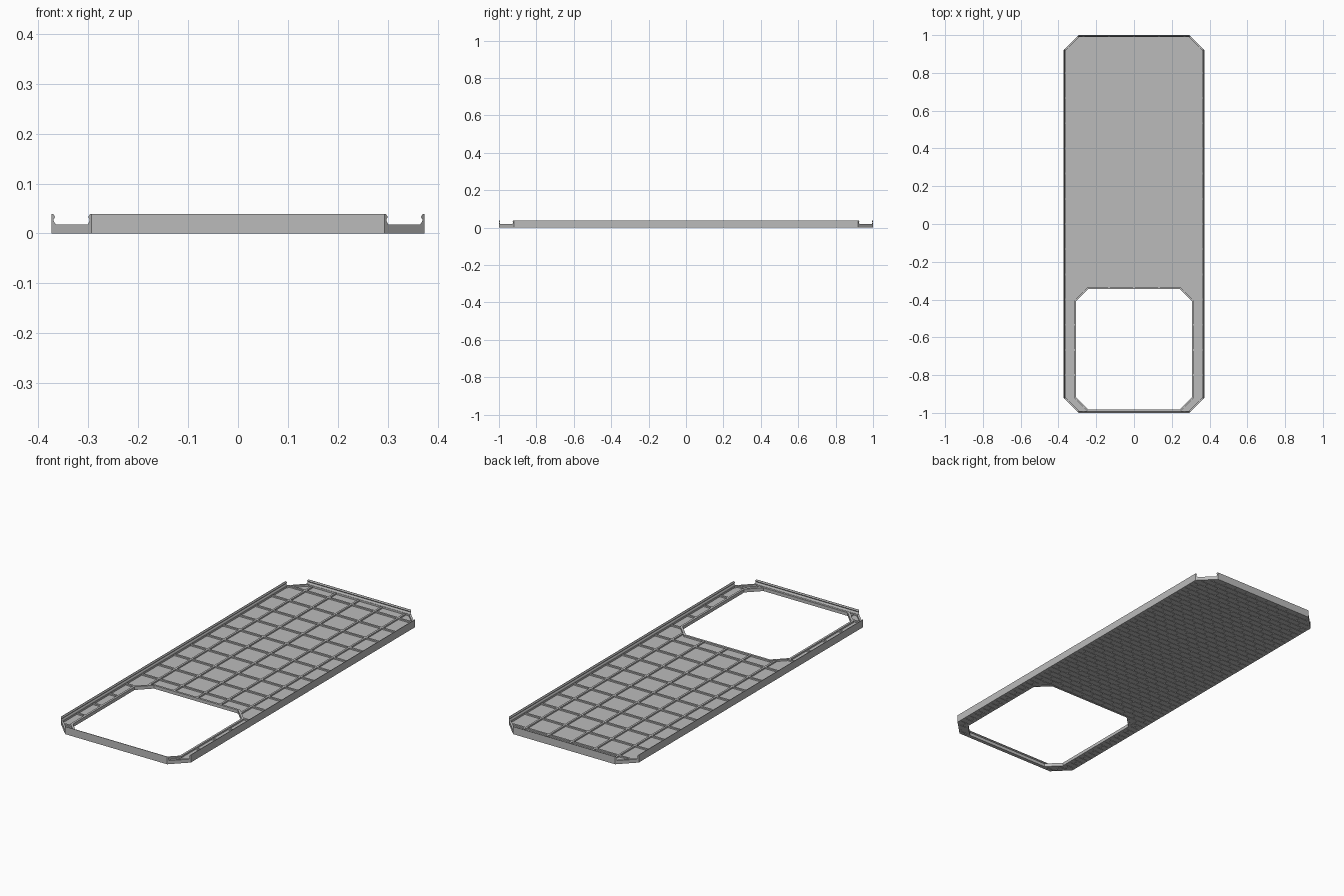
import bpy, bmesh
from mathutils import Vector

cube = bpy.data.objects.get("Cube")
if cube:
    bpy.data.objects.remove(cube)

grey = bpy.data.materials.new("plain grey")
grey.use_nodes = True
grey.diffuse_color = (0.5, 0.5, 0.5, 1)
grey.node_tree.nodes["Principled BSDF"].inputs["Base Color"].default_value = (0.5, 0.5, 0.5, 1)

HX, HY, CUT = 0.373, 1.0, 0.08          # outer outline and corner cut
HOLE_X, HOLE_Y, HOLE_CY, HOLE_CUT = 0.307, 0.318, -0.663, 0.065
PITCH = 0.4 / 3
RIB_W, RIB_TOP, FLOOR, LEDGE = 0.01, 0.016, 0.009, 0.018
SKIN = 0.002                            # depth of the underside grooves


def finish(bm, name):
    bmesh.ops.recalc_face_normals(bm, faces=bm.faces)
    mesh = bpy.data.meshes.new(name)
    bm.to_mesh(mesh)
    bm.free()
    mesh.materials.append(grey)
    obj = bpy.data.objects.new(name, mesh)
    bpy.context.collection.objects.link(obj)
    return obj


def octagon(hx, hy, cut, cy=0, inset=0):
    """Chamfered rectangle, optionally moved inwards by an even distance."""
    hx, hy, cut = hx - inset, hy - inset, cut - 0.586 * inset
    quarter = [(hx, hy - cut), (hx - cut, hy)]
    pts = quarter + [(-x, y) for x, y in reversed(quarter)]
    pts += [(-x, -y) for x, y in pts]
    return [(x, y + cy) for x, y in pts]


def ring(name, outer, inner, z0, z1):
    """Flat frame between two outlines with the same number of corners."""
    bm = bmesh.new()
    loops = [[bm.verts.new((x, y, z)) for x, y in outline]
             for outline, z in ((outer, z0), (outer, z1), (inner, z1), (inner, z0))]
    n = len(outer)
    for a in range(4):
        p, q = loops[a], loops[(a + 1) % 4]
        for i in range(n):
            j = (i + 1) % n
            bm.faces.new((p[i], p[j], q[j], q[i]))
    return finish(bm, name)


def add_box(bm, x0, x1, y0, y1, z0, z1):
    new = bmesh.ops.create_cube(bm, size=1)["verts"]
    for v in new:
        v.co = Vector((x0 + (v.co.x + 0.5) * (x1 - x0),
                       y0 + (v.co.y + 0.5) * (y1 - y0),
                       z0 + (v.co.z + 0.5) * (z1 - z0)))


def half_width(hx, hy, cut, y):
    return hx - max(0, abs(y) - (hy - cut))


outline = octagon(HX, HY, CUT)
opening = octagon(HOLE_X, HOLE_Y, HOLE_CUT, HOLE_CY)

# Floor, low outer frame and raised edge of the opening
ring("floor_plate", outline, opening, SKIN, FLOOR)
ring("outer_frame", outline, octagon(HX, HY, CUT, inset=0.01), 0, LEDGE)
ring("opening_rim", octagon(HOLE_X, HOLE_Y, HOLE_CUT, HOLE_CY, -0.011), opening, 0, LEDGE - 0.001)

# Snap-fit walls on the four straight sides, ends cut flush with the corners
lip = [(0, LEDGE), (0, 0.039), (0.003, 0.039), (0.007, 0.033),
       (0.004, 0.029), (0.004, 0.025), (0.008, LEDGE)]


def wall(name, reach, half, along_y, sign):
    bm = bmesh.new()
    ends = []
    for side in (-1, 1):
        row = []
        for d, z in lip:
            across, along = sign * (reach - d), side * (half + d)
            row.append(bm.verts.new((across, along, z) if along_y else (along, across, z)))
        ends.append(row)
        bm.faces.new(row)
    n = len(lip)
    for i in range(n):
        j = (i + 1) % n
        bm.faces.new((ends[0][i], ends[0][j], ends[1][j], ends[1][i]))
    finish(bm, name)


for sign, side, end in ((1, "left", "back"), (-1, "right", "front")):
    wall(side + "_wall", HX, HY - CUT, True, sign)
    wall(end + "_wall", HY, HX - CUT, False, sign)

# Stiffening ribs on a square grid, interrupted by the opening
hole_back, hole_front = HOLE_CY + HOLE_Y, HOLE_CY - HOLE_Y
r, z0 = RIB_W / 2, FLOOR - 0.002
bm = bmesh.new()
for k in range(-2, 3):
    x = k * PITCH
    slope = max(0, abs(x) - (HOLE_X - HOLE_CUT))
    add_box(bm, x - r, x + r, hole_back - slope + 0.006, HY - 0.005, z0, RIB_TOP)
    if slope:
        add_box(bm, x - r, x + r, -HY + 0.005, hole_front + slope - 0.006, z0, RIB_TOP)
finish(bm, "lengthwise_ribs")

bm = bmesh.new()
for k in range(-7, 8):
    y = k * PITCH
    w = half_width(HX, HY, CUT, y) - 0.008
    if y > hole_back:
        add_box(bm, -w, w, y - r, y + r, z0, RIB_TOP)
    else:
        inner = half_width(HOLE_X, HOLE_Y, HOLE_CUT, y - HOLE_CY) + 0.006
        for s in (-1, 1):
            add_box(bm, *sorted((s * inner, s * w)), y - r, y + r, z0, RIB_TOP)
finish(bm, "crosswise_ribs")

# Small diamond gussets where the ribs cross
bm = bmesh.new()
for i in range(-2, 3):
    for k in range(-2, 8):
        new = bmesh.ops.create_cone(bm, cap_ends=True, segments=4, radius1=0.011,
                                    radius2=0.011, depth=RIB_TOP - z0)["verts"]
        bmesh.ops.translate(bm, verts=new, vec=(i * PITCH, k * PITCH, (RIB_TOP + z0) / 2))
finish(bm, "rib_gussets")

# Underside skin: shallow staggered tiles, trimmed to the outline
corner_planes = [((sx * (HX - CUT), sy * HY, 0), (sx, sy, 0)) for sx in (-1, 1) for sy in (-1, 1)]
side_planes = [((s * HX, 0, 0), (s, 0, 0)) for s in (-1, 1)]


def skin(name, planes, y0, y1):
    bm = bmesh.new()
    length, depth, gap = PITCH / 2, PITCH / 4, 0.0015
    for row in range(-31, 31):
        y = row * depth
        if y + depth < y0 or y > y1:
            continue
        for col in range(-7, 7):
            x = (col + 0.5 * (row % 2)) * length
            bm.faces.new([bm.verts.new((px, py, SKIN + 0.001)) for px, py in (
                (x + gap, y + gap), (x + length - gap, y + gap),
                (x + length - gap, y + depth - gap), (x + gap, y + depth - gap))])
    planes = planes + [((0, y0, 0), (0, -1, 0)), ((0, y1, 0), (0, 1, 0))]
    for co, no in planes + corner_planes + side_planes:
        bmesh.ops.bisect_plane(bm, geom=bm.verts[:] + bm.edges[:] + bm.faces[:],
                               plane_co=co, plane_no=no, clear_outer=True)
    moved = bmesh.ops.extrude_face_region(bm, geom=bm.faces[:])["geom"]
    for v in moved:
        if isinstance(v, bmesh.types.BMVert):
            v.co.z = 0
    finish(bm, name)


skin("underside_back", [], hole_back, HY)
skin("underside_front", [], -HY, hole_front)
for s, side in ((1, "left"), (-1, "right")):
    skin("underside_" + side, [((s * HOLE_X, 0, 0), (-s, 0, 0))], hole_front, hole_back)
